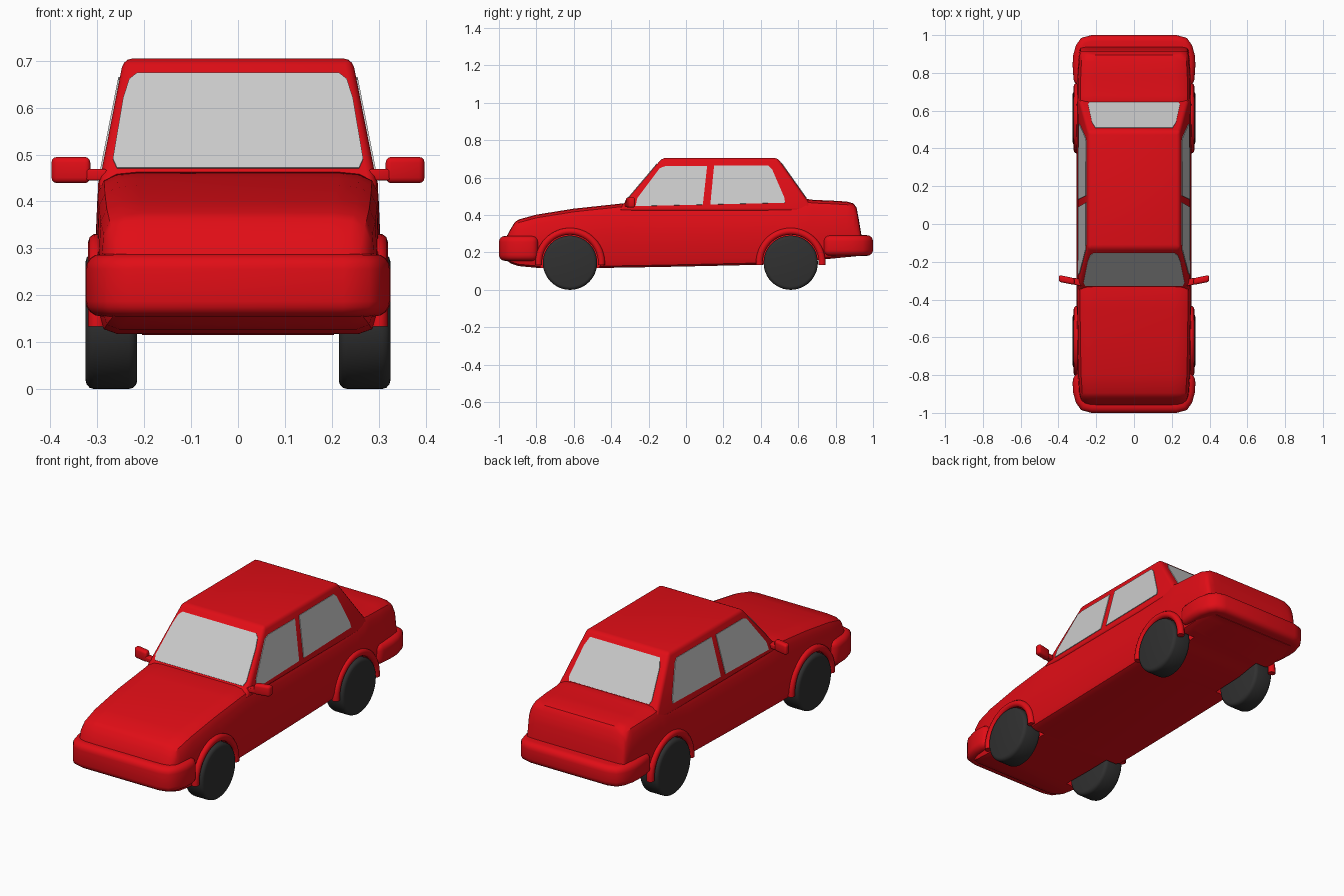
import bpy, bmesh, math
from mathutils import Vector

if "Cube" in bpy.data.objects:
    bpy.data.objects.remove(bpy.data.objects["Cube"])


def material(name, rgb):
    m = bpy.data.materials.new(name)
    m.diffuse_color = (*rgb, 1)
    m.use_nodes = True
    m.node_tree.nodes["Principled BSDF"].inputs["Base Color"].default_value = m.diffuse_color
    return m


RED = material("red paint", (0.75, 0.004, 0.008))
BLACK = material("black rubber", (0.03, 0.03, 0.03))


def make(name, bm, mat=None):
    bmesh.ops.recalc_face_normals(bm, faces=bm.faces)
    me = bpy.data.meshes.new(name)
    bm.to_mesh(me)
    bm.free()
    ob = bpy.data.objects.new(name, me)
    bpy.context.collection.objects.link(ob)
    if mat:
        me.materials.append(mat)
    return ob


def bevel(ob, width, segments=3, angle=30):
    b = ob.modifiers.new("bevel", 'BEVEL')
    b.width, b.segments = width, segments
    b.limit_method, b.angle_limit = 'ANGLE', math.radians(angle)


def finish(ob, angle=35):
    bpy.ops.object.select_all(action='DESELECT')
    ob.select_set(True)
    bpy.context.view_layer.objects.active = ob
    bpy.ops.object.convert(target='MESH')
    bpy.ops.object.shade_smooth_by_angle(angle=math.radians(angle))


def loft(name, rings, mat=None):
    bm = bmesh.new()
    vs = [[bm.verts.new(p) for p in r] for r in rings]
    n = len(vs[0])
    for a, b in zip(vs, vs[1:]):
        for i in range(n):
            bm.faces.new((a[i], a[(i + 1) % n], b[(i + 1) % n], b[i]))
    bm.faces.new(vs[0])
    bm.faces.new(vs[-1])
    return make(name, bm, mat)


def cylinder(name, x0, x1, y, z, r, mat=None, seg=48):
    ring = [(r * math.cos(2 * math.pi * i / seg), r * math.sin(2 * math.pi * i / seg))
            for i in range(seg)]
    return loft(name, [[(x, y + a, z + b) for a, b in ring] for x in (x0, x1)], mat)


# Lower body: cross-sections (y, bottom, top, half width)
def section(y, zb, zt, w):
    half = [(w - .04, zb), (w - .012, zb + .01), (w - .003, zb + .04), (w, (zb + zt) / 2),
            (w - .005, zt - .045), (w - .018, zt - .017), (w - .045, zt - .004), (w - .09, zt)]
    return [(x, y, z) for x, z in half] + [(-x, y, z) for x, z in reversed(half)]


stations = [(-.965, .16, .275, .27), (-.935, .14, .33, .282), (-.915, .133, .362, .288),
            (-.895, .127, .376, .292), (-.8, .118, .402, .298), (-.6, .115, .434, .302),
            (-.45, .117, .450, .303), (-.33, .119, .463, .304), (-.26, .12, .45, .304),
            (0, .125, .45, .305), (.4, .134, .452, .305), (.58, .14, .465, .304),
            (.64, .15, .487, .303), (.68, .157, .481, .302), (.78, .167, .477, .300),
            (.86, .175, .472, .296), (.895, .178, .462, .292), (.912, .18, .44, .289),
            (.925, .18, .37, .287), (.94, .18, .28, .285)]
body = loft("lower_body", [section(*s) for s in stations], RED)

WHEELS = [("front", -.62), ("rear", .56)]
SIDES = [("right", 1), ("left", -1)]
R = .145

# Wheel wells
cutters = []
for end, y in WHEELS:
    for side, s in SIDES:
        c = cylinder("wheel_well_cutter", s * .205, s * .4, y, R, .16)
        c.hide_render = True
        m = body.modifiers.new("well", 'BOOLEAN')
        m.operation, m.object, m.solver = 'DIFFERENCE', c, 'EXACT'
        cutters.append(c)
finish(body)
for c in cutters:
    bpy.data.objects.remove(c)

# Wheels and arch flares
for end, y in WHEELS:
    for side, s in SIDES:
        w = cylinder(f"{end}_{side}_wheel", s * .215, s * .325, y, R, R, BLACK)
        bevel(w, .018, 3, 50)
        finish(w)
        cu = bpy.data.curves.new("arch", 'CURVE')
        cu.dimensions = '3D'
        cu.bevel_depth, cu.bevel_resolution, cu.use_fill_caps = .019, 3, True
        sp = cu.splines.new('POLY')
        sp.points.add(28)
        for i, p in enumerate(sp.points):
            a = math.radians(-4 + 188 * i / 28)
            p.co = (s * .301, y + .168 * math.cos(a), R + .168 * math.sin(a), 1)
        cu.materials.append(RED)
        arch = bpy.data.objects.new(f"{end}_{side}_wheel_arch", cu)
        bpy.context.collection.objects.link(arch)
        finish(arch, 50)


# Bumpers: plan outline swept up in z
def bumper(name, s, z0, z1, inner):
    half = [(.225, 1.0), (.28, .985), (.308, .945), (.323, .89), (.325, .84), (.318, inner)]
    plan = half + [(-x, y) for x, y in reversed(half)]
    ob = loft(name, [[(x, s * y, z) for x, y in plan] for z in (z0, z1)], RED)
    bevel(ob, .032, 4, 50)
    finish(ob, 40)


bumper("front_bumper", -1, .155, .288, .79)
bumper("rear_bumper", 1, .182, .292, .735)

# Cabin: tapered block
Z0, Z1 = .42, .705


def lerp(a, b, z):
    return a + (b - a) * (z - Z0) / (Z1 - Z0)


def side_x(z): return lerp(.300, .244, z)
def front_y(z): return lerp(-.368, -.127, z)
def rear_y(z): return lerp(.692, .49, z)


rings = [[(side_x(z), front_y(z), z), (side_x(z), rear_y(z), z),
          (-side_x(z), rear_y(z), z), (-side_x(z), front_y(z), z)] for z in (Z0, Z1)]
cabin = loft("cabin", rings, RED)
bevel(cabin, .018, 3)
finish(cabin)


# Window panes lying on the cabin planes
def pane(name, pts):
    bm = bmesh.new()
    bm.faces.new([bm.verts.new(p) for p in pts])
    ob = make(name, bm)
    m = ob.modifiers.new("thickness", 'SOLIDIFY')
    m.thickness, m.offset = .007, 0
    finish(ob)


def across(half, fy):
    full = half + [(-x, z) for x, z in reversed(half)]
    return [(x, fy(z), z) for x, z in full]


pane("windscreen", across([(.258, .47), (.267, .49), (.245, .62), (.232, .66), (.215, .673)], front_y))
pane("rear_window", across([(.235, .488), (.243, .505), (.222, .64), (.205, .678)], rear_y))
front_win = [(-.27, .447), (.09, .455), (.113, .661), (-.11, .661), (-.14, .65), (-.26, .49)]
rear_win = [(.13, .456), (.53, .465), (.525, .495), (.46, .645), (.44, .665), (.15, .663)]
for side, s in SIDES:
    pane(f"front_{side}_window", [(s * side_x(z), y, z) for y, z in front_win])
    pane(f"rear_{side}_window", [(s * side_x(z), y, z) for y, z in rear_win])

    # Door mirrors
    for part, x0, x1, y0, y1, h, zc, b in (("mirror", .315, .398, -.305, -.288, .028, .467, .012),
                                          ("mirror_arm", .28, .325, -.31, -.302, .012, .457, .004)):
        mr = loft(f"{side}_{part}", [[(s * x, y + dy, zc + dz) for dy, dz in
                  ((-.018, -h), (.018, -h), (.018, h), (-.018, h))]
                  for x, y in ((x0, y0), (x1, y1))], RED)
        bevel(mr, b, 3)
        finish(mr)
